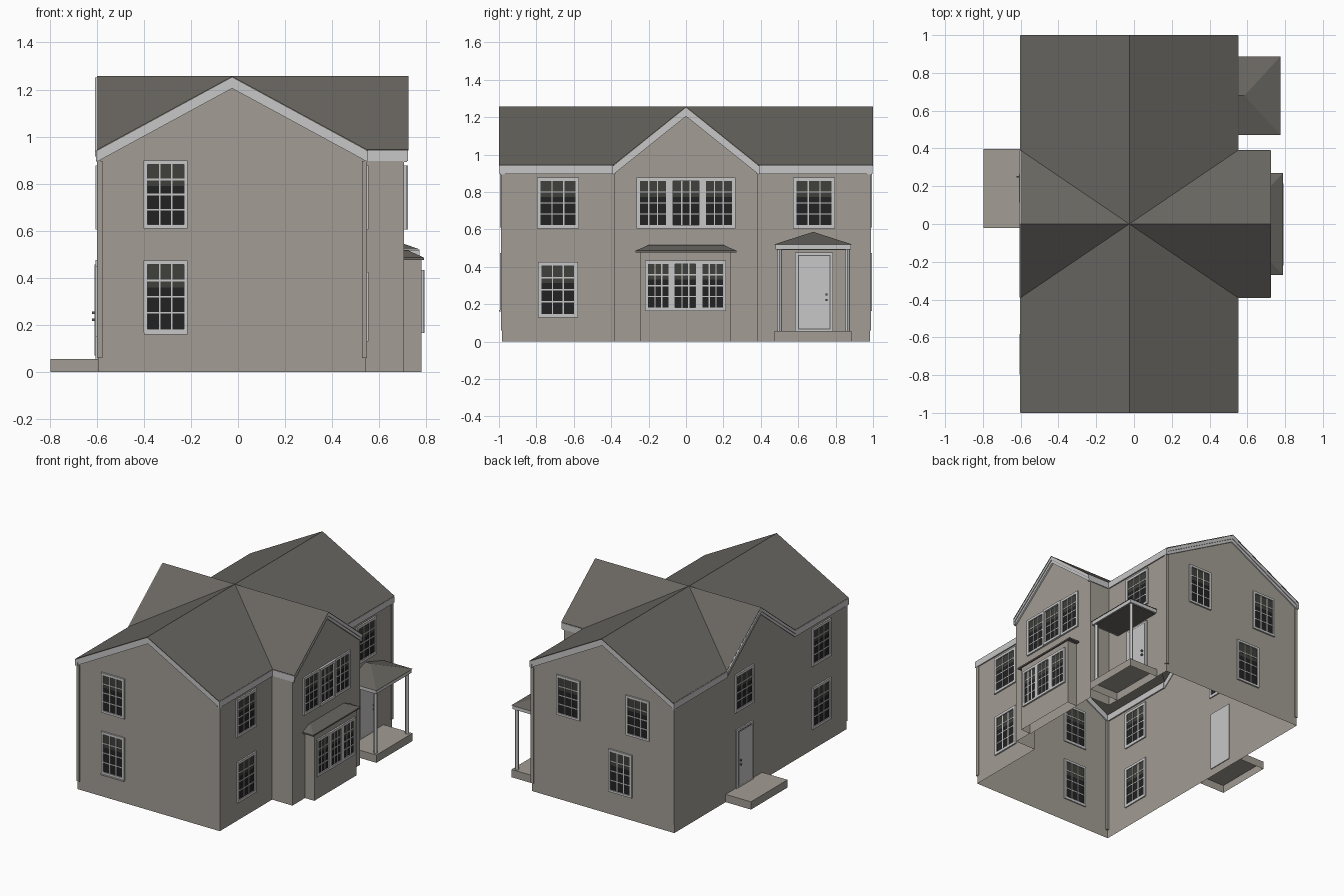
import bpy, bmesh

cube = bpy.data.objects.get("Cube")
if cube:
    bpy.data.objects.remove(cube, do_unlink=True)


def material(name, r, g, b):
    m = bpy.data.materials.new(name)
    m.use_nodes = True
    m.diffuse_color = (r, g, b, 1)
    bsdf = m.node_tree.nodes["Principled BSDF"]
    bsdf.inputs["Base Color"].default_value = (r, g, b, 1)
    bsdf.inputs["Roughness"].default_value = 0.8
    return m


WALL = material("warm grey wall", .36, .335, .295)
ROOF = material("dark slate roof", .14, .132, .118)
TRIM = material("pale grey trim", .57, .57, .57)
GLASS = material("dark glass", .016, .016, .016)
BLIND = material("olive grey blind", .05, .052, .043)
METAL = material("dark metal", .12, .12, .12)


def finish(name, bm, *mats):
    mesh = bpy.data.meshes.new(name)
    bm.to_mesh(mesh)
    bm.free()
    for m in mats:
        mesh.materials.append(m)
    ob = bpy.data.objects.new(name, mesh)
    bpy.context.collection.objects.link(ob)
    return ob


def add_box(bm, x, y, z, index=0, open_bottom=False):
    vs = [bm.verts.new((a, b, c)) for a in sorted(x) for b in sorted(y) for c in sorted(z)]
    made = bmesh.ops.convex_hull(bm, input=vs)
    faces = [f for f in made["geom"] if isinstance(f, bmesh.types.BMFace)]
    for f in faces:
        f.material_index = index
    if open_bottom:
        low = [f for f in faces if all(v.co.z < min(z) + .001 for v in f.verts)]
        bmesh.ops.delete(bm, geom=low, context='FACES')


def box(name, x, y, z, mat, open_bottom=False):
    bm = bmesh.new()
    add_box(bm, x, y, z, 0, open_bottom)
    return finish(name, bm, mat)


def hull(name, points, mat):
    bm = bmesh.new()
    bmesh.ops.convex_hull(bm, input=[bm.verts.new(p) for p in points])
    bmesh.ops.dissolve_limit(bm, angle_limit=.01, verts=bm.verts, edges=bm.edges)
    return finish(name, bm, mat)


# Overall sizes
LEFT, RIGHT, RIDGE_X = -.6, .55, -.025
END, WING_X, WING_Y = 1.0, .725, .39
EAVE, TOP = .945, 1.257

# Wall shell: floor plan raised to the eaves, open below, plus four gables
wl, wr, we, wx, wy, wz, wt = -.595, .543, .983, .705, .386, .935, 1.243
plan = [(wl, -we), (wr, -we), (wr, -wy), (wx, -wy), (wx, wy), (wr, wy), (wr, we), (wl, we)]
bm = bmesh.new()
for (ax, ay), (bx, by) in zip(plan, plan[1:] + plan[:1]):
    bm.faces.new([bm.verts.new(p) for p in
                  ((ax, ay, 0), (bx, by, 0), (bx, by, wz), (ax, ay, wz))])
gables = [((wl, -we), (wr, -we), (RIDGE_X, -we)), ((wr, we), (wl, we), (RIDGE_X, we)),
          ((wx, -wy), (wx, wy), (wx, 0)), ((wl, wy), (wl, -wy), (wl, 0))]
for a, b, top in gables:
    bm.faces.new([bm.verts.new(p) for p in ((*a, wz), (*b, wz), (*top, wt))])
bmesh.ops.remove_doubles(bm, verts=bm.verts, dist=.0001)
finish("house_walls", bm, WALL)

# Crossing gable roofs, meeting along four valleys
bm = bmesh.new()
centre = (RIDGE_X, 0, TOP)
for s in (-1, 1):
    end = (RIDGE_X, s * END, TOP)
    for x, wing in ((LEFT, LEFT), (RIGHT, WING_X)):
        valley = (x, s * WING_Y, EAVE)
        corners = [(centre, end, (x, s * END, EAVE), valley)]
        if wing == x:
            corners.append((centre, (x, 0, TOP), valley))
        else:
            corners.append((centre, (wing, 0, TOP), (wing, s * WING_Y, EAVE), valley))
        for pts in corners:
            f = bm.faces.new([bm.verts.new(p) for p in pts])
            f.normal_update()
            if f.normal.z < 0:
                f.normal_flip()
bmesh.ops.remove_doubles(bm, verts=bm.verts, dist=.0001)
roof = finish("main_roof", bm, ROOF)
mod = roof.modifiers.new("Thickness", 'SOLIDIFY')
mod.thickness = .006
mod.offset = -1


# Rake boards: one sloping strip for each side of a gable, in two steps
def rake(name, axis, a, mid, b, inner, outer):
    out = 1 if outer > inner else -1
    for step, (d0, d1, face) in enumerate(((.005, .03, outer - out * .002),
                                           (.03, .052, outer - out * .008))):
        for side, e in (("low", a), ("high", b)):
            pts = []
            for u, z in ((e, EAVE), (mid, TOP)):
                for d in (d0, d1):
                    for w in (inner, face):
                        pts.append((u, w, z - d) if axis == 'y' else (w, u, z - d))
            hull(f"{name}_{side}_{step + 1}", pts, TRIM)


rake("front_rake", 'y', LEFT, RIDGE_X, RIGHT, -.975, -END)
rake("back_rake", 'y', LEFT, RIDGE_X, RIGHT, .975, END)
rake("wing_rake", 'x', -WING_Y, 0, WING_Y, .7, WING_X)
rake("side_rake", 'x', -WING_Y, 0, WING_Y, -.59, -.609)

# Eave boards and corner boards
for s, tag in ((-1, "front"), (1, "back")):
    ys = (s * WING_Y, s * .997)
    box(f"{tag}_left_eave_board", (.535, .552), ys, (.897, .942), TRIM)
    box(f"{tag}_right_eave_board", (-.603, -.585), ys, (.897, .942), TRIM)
    box(f"{tag}_wing_eave_board", (RIGHT, .722), (s * .378, s * .392), (.897, .942), TRIM)
    for x, side in ((.537, "left"), (-.587, "right")):
        box(f"{tag}_{side}_corner_board", (x - .011, x + .011),
            (s * .968, s * .99), (.06, .897), WALL)


# Maps a range along a wall and a range out of it to x and y ranges
def on_wall(axis, pos, u, d):
    s = 1 if pos > 0 else -1
    depth = (pos + s * d[0], pos + s * d[1])
    return (depth, u) if axis == 'x' else (u, depth)


def window(name, axis, pos, centre, width, z0, z1, border=.019, lift=0.0):
    bm = bmesh.new()

    def part(u, d, z, index):
        add_box(bm, *on_wall(axis, pos, u, d), z, index)

    u0, u1 = centre - width / 2, centre + width / 2
    p0, p1, q0, q1 = u0 + border, u1 - border, z0 + border, z1 - border
    frame = (-.008, .011 + lift)
    for u, z in (((u0, p0), (z0, z1)), ((p1, u1), (z0, z1)),
                 ((p0, p1), (z0, q0)), ((p0, p1), (q1, z1))):
        part(u, frame, z, 0)
    split = q1 - .36 * (q1 - q0)
    part((p0, p1), (-.004, .004), (q0, split), 1)
    part((p0, p1), (-.004, .004), (split, q1), 2)
    bar = .0035
    for i in (1, 2):
        u = p0 + (p1 - p0) * i / 3
        part((u - bar, u + bar), (-.006, .007), (q0, q1), 0)
    for i in (1, 2, 3):
        z = q0 + (q1 - q0) * i / 4
        part((p0, p1), (-.006, .007), (z - bar, z + bar), 0)
    finish(name, bm, TRIM, GLASS, BLIND)


def door(name, axis, pos, centre, width):
    bm = bmesh.new()

    def part(half, d, z, index, mid=centre):
        add_box(bm, *on_wall(axis, pos, (mid - half, mid + half), d), z, index)

    h = width / 2
    part(h, (-.006, .01), (.055, .477), 0)
    part(h - .014, (.01, .011), (.066, .464), 1)
    part(h - .02, (.01, .014), (.07, .458), 0)
    for z in (.222, .252):
        part(.005, (.012, .026), (z - .005, z + .005), 1, centre + h - .035)
    finish(name, bm, TRIM, METAL)


# Single windows
window("front_upper_window", 'y', -we, -.307, .187, .61, .898, .016)
window("front_lower_window", 'y', -we, -.307, .187, .168, .473, .016)
box("front_lower_sill", (-.4, -.215), (-1.0, -we), (.16, .168), TRIM)
window("back_upper_window_left", 'y', we, .25, .187, .61, .898, .016)
window("back_upper_window_right", 'y', we, -.305, .187, .61, .898, .016)
window("back_lower_window", 'y', we, -.167, .187, .165, .473, .016)
for y, tag in ((-.685, "front"), (.685, "back")):
    window(f"left_upper_window_{tag}", 'x', wr, y, .225, .605, .878)
window("left_lower_window", 'x', wr, -.685, .213, .13, .425)
window("right_upper_window_front", 'x', wl, -.69, .213, .605, .878)
window("right_lower_window_front", 'x', wl, -.69, .213, .15, .45)
window("right_upper_window_back", 'x', wl, .19, .213, .605, .878)

# Bay under the wing gable, with triple windows above and below
box("bay_walls", (.7, .78), (-.243, .24), (0, .483), WALL, True)
hull("bay_roof", [(x, y, z) for x in (.7, .79) for y in (-.27, .27) for z in (.476, .486)]
     + [(x, y, .517) for x in (.7, .722) for y in (-.2, .2)], ROOF)
for i in (-1, 0, 1):
    lift = .006 if i == 0 else 0
    window(f"wing_window_{i + 2}", 'x', wx, i * .176, .176, .605, .877, .018, lift)
    window(f"bay_window_{i + 2}", 'x', .78, i * .145 - .003, .145, .165, .433, .018, lift / 4)

# Entrance porch
box("porch_step", (.54, .775), (.472, .885), (0, .056), WALL, True)
door("entrance_door", 'x', wr, .685, .203)
box("porch_beam", (.54, .77), (.478, .882), (.493, .519), TRIM)
box("porch_ceiling", (.545, .76), (.49, .87), (.49, .494), ROOF)
hull("porch_roof", [(x, y, .52) for x in (.54, .775) for y in (.472, .887)]
     + [(.54, .68, .587), (.585, .68, .587)], ROOF)
for y, tag in ((.5, "front"), (.863, "back")):
    bpy.ops.mesh.primitive_cylinder_add(vertices=12, radius=.013, depth=.44,
                                        location=(.748, y, .275))
    post = bpy.context.object
    post.name = f"porch_post_{tag}"
    post.data.materials.append(TRIM)
    bpy.ops.object.shade_smooth_by_angle()

# Rear step and door
box("side_step", (-.797, wl), (-.02, .397), (0, .056), WALL, True)
door("side_door", 'x', wl, .19, .19)
